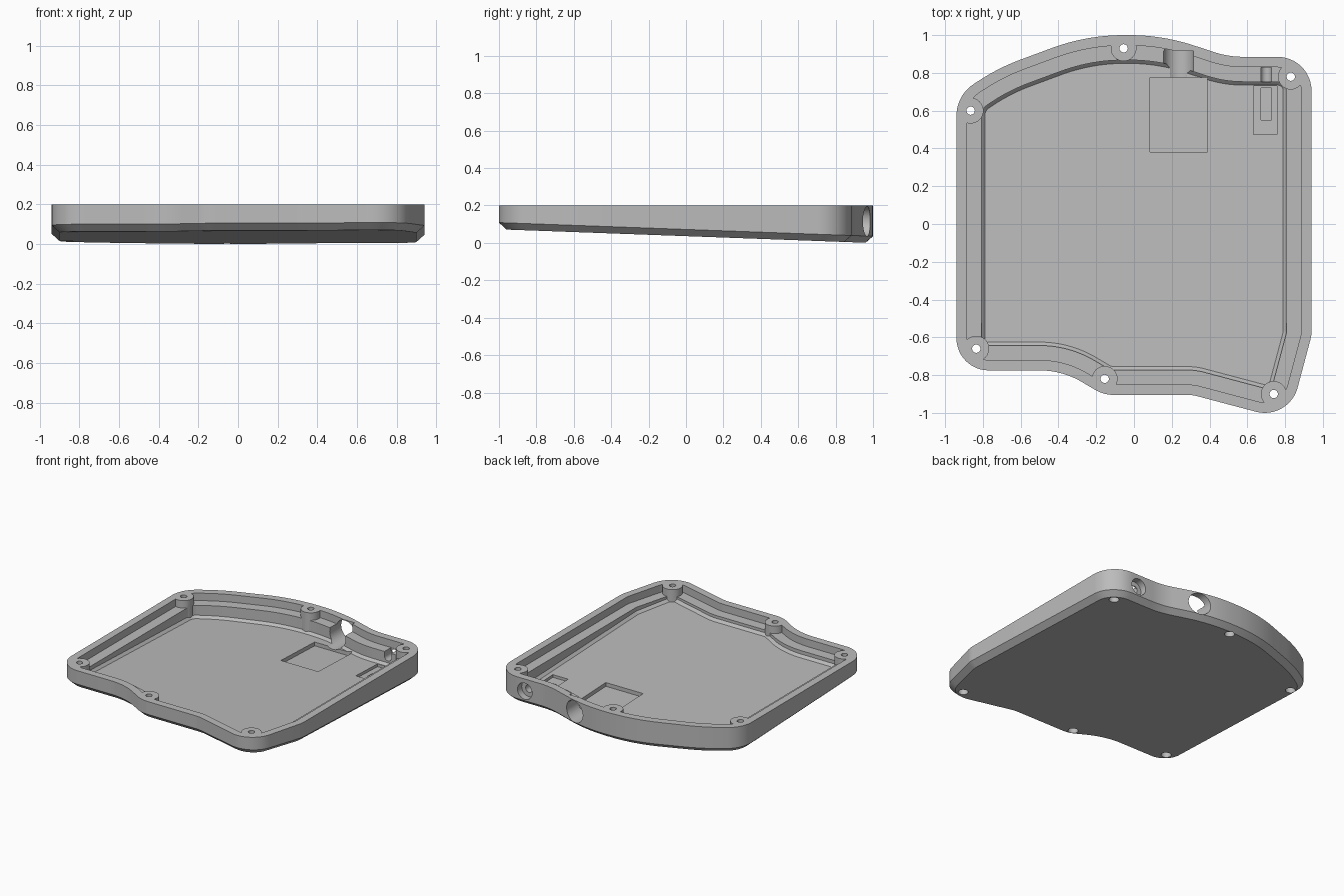
import bpy, bmesh, math
from mathutils import Vector, Matrix

if "Cube" in bpy.data.objects:
    bpy.data.objects.remove(bpy.data.objects["Cube"], do_unlink=True)

grey = bpy.data.materials.new("light_grey_plastic")
grey.use_nodes = True
colour = (0.5, 0.5, 0.5, 1)
grey.diffuse_color = colour
grey.node_tree.nodes["Principled BSDF"].inputs["Base Color"].default_value = colour

TOP = 0.2      # rim height
LEDGE = 0.145  # recessed step inside the rim


def slope(lift):
    """Height function parallel to the tilted underside."""
    return lambda y: 0.036 - 0.0366 * y + lift


def level(z):
    return lambda y: z


def rounded(corners, steps=12):
    """Closed outline with an arc at every (x, y, radius) corner."""
    pts = []
    for i, (x, y, r) in enumerate(corners):
        p = Vector((x, y))
        a = (Vector(corners[i - 1][:2]) - p).normalized()
        b = (Vector(corners[(i + 1) % len(corners)][:2]) - p).normalized()
        half = a.angle(b) / 2
        centre = p + (a + b).normalized() * (r / math.sin(half))
        start = p + a * (r / math.tan(half)) - centre
        end = p + b * (r / math.tan(half)) - centre
        first = math.atan2(start.y, start.x)
        turn = math.atan2(start.x * end.y - start.y * end.x, start.dot(end))
        for k in range(steps + 1):
            angle = first + turn * k / steps
            pts.append(centre + Vector((math.cos(angle), math.sin(angle))) * r)
    return pts


def inset(pts, d):
    out = []
    for i, p in enumerate(pts):
        t = (pts[(i + 1) % len(pts)] - pts[i - 1]).normalized()
        out.append(p + Vector((-t.y, t.x)) * d)
    return out


def finish(name, bm):
    bmesh.ops.recalc_face_normals(bm, faces=bm.faces)
    me = bpy.data.meshes.new(name)
    bm.to_mesh(me)
    bm.free()
    me.materials.append(grey)
    ob = bpy.data.objects.new(name, me)
    bpy.context.collection.objects.link(ob)
    return ob


def loft(name, pts, rings):
    """Solid from stacked (inset, height function) rings, bottom to top."""
    bm = bmesh.new()
    loops = []
    for d, height in rings:
        ring = inset(pts, d) if d else pts
        loops.append([bm.verts.new((p.x, p.y, height(p.y))) for p in ring])
    for lo, hi in zip(loops, loops[1:]):
        for i in range(len(pts)):
            bm.faces.new((lo[i - 1], lo[i], hi[i], hi[i - 1]))
    bm.faces.new(loops[0][::-1])
    bm.faces.new(loops[-1])
    return finish(name, bm)


def box(name, x0, x1, y0, y1, bottom, top=level(0.3)):
    pts = [Vector(p) for p in ((x0, y0), (x1, y0), (x1, y1), (x0, y1))]
    return loft(name, pts, [(0, bottom), (0, top)])


def cylinder(name, start, end, r, sides=32):
    a, b = Vector(start), Vector(end)
    turn = (b - a).to_track_quat('Z', 'Y').to_matrix().to_4x4()
    bm = bmesh.new()
    bmesh.ops.create_cone(bm, cap_ends=True, segments=sides, radius1=r, radius2=r,
                          depth=(b - a).length,
                          matrix=Matrix.Translation((a + b) / 2) @ turn)
    return finish(name, bm)


def combine(target, tool, operation='DIFFERENCE'):
    mod = target.modifiers.new(tool.name, 'BOOLEAN')
    mod.operation = operation
    mod.solver = 'EXACT'
    mod.object = tool
    bpy.context.view_layer.objects.active = target
    bpy.ops.object.modifier_apply(modifier=mod.name)
    bpy.data.objects.remove(tool, do_unlink=True)


# Outer outline, counter-clockwise
outline = rounded([
    (-0.94, -0.775, 0.17), (-0.38, -0.775, 0.44), (-0.16, -0.905, 0.2),
    (0.31, -0.905, 0.2), (0.82, -1.04, 0.18), (0.94, -0.59, 0.2),
    (0.94, 0.885, 0.18), (0.5, 0.885, 0.5), (0.15, 1.0, 1.1),
    (-0.25, 1.0, 1.1), (-0.72, 0.826, 1.1), (-0.94, 0.68, 0.2)])

# Shell with chamfered, tilted underside
case = loft("bottom_case", outline, [(0.04, slope(0)), (0, slope(0.036)), (0, level(TOP))])

# Stepped cavity
combine(case, loft("ledge_cut", outline, [(0.055, level(LEDGE)), (0.055, level(0.3))]))
combine(case, loft("cavity_cut", outline,
                   [(0.15, slope(0.042)), (0.132, slope(0.06)), (0.132, level(0.3))]))

# Screw bosses with through holes and counterbores from below
screws = [(-0.865, 0.6), (-0.055, 0.93), (0.83, 0.78),
          (0.74, -0.9), (-0.155, -0.82), (-0.835, -0.66)]
for x, y in screws:
    base = slope(0.038)(y)
    combine(case, cylinder("boss", (x, y, base), (x, y, TOP), 0.068), 'UNION')
for x, y in screws:
    combine(case, cylinder("screw_hole", (x, y, -0.1), (x, y, 0.3), 0.022, 24))
    combine(case, cylinder("counterbore", (x, y, -0.1), (x, y, slope(0.05)(y)), 0.034, 24))

# Large connector port, its channel and floor pocket
combine(case, cylinder("port_hole", (0.235, 0.77, 0.115), (0.235, 1.1, 0.115), 0.08, 48))
combine(case, box("port_channel", 0.156, 0.314, 0.775, 0.915, level(0.115)))
combine(case, box("port_pocket", 0.085, 0.39, 0.38, 0.775, slope(0.014)))

# Small connector port, its channel and floor pocket
combine(case, cylinder("jack_recess", (0.7, 0.835, 0.11), (0.7, 1.1, 0.11), 0.06))
combine(case, cylinder("jack_hole", (0.7, 0.7, 0.11), (0.7, 1.0, 0.11), 0.028))
combine(case, box("jack_channel", 0.672, 0.728, 0.7, 0.828, level(0.11)))
combine(case, box("jack_pocket", 0.632, 0.757, 0.475, 0.73, slope(0.022)))
combine(case, box("jack_groove", 0.672, 0.728, 0.55, 0.72, slope(0.012)))

# Smooth curves, crisp edges
bpy.ops.object.select_all(action='DESELECT')
case.select_set(True)
bpy.context.view_layer.objects.active = case
bpy.ops.object.shade_smooth_by_angle(angle=math.radians(30))
